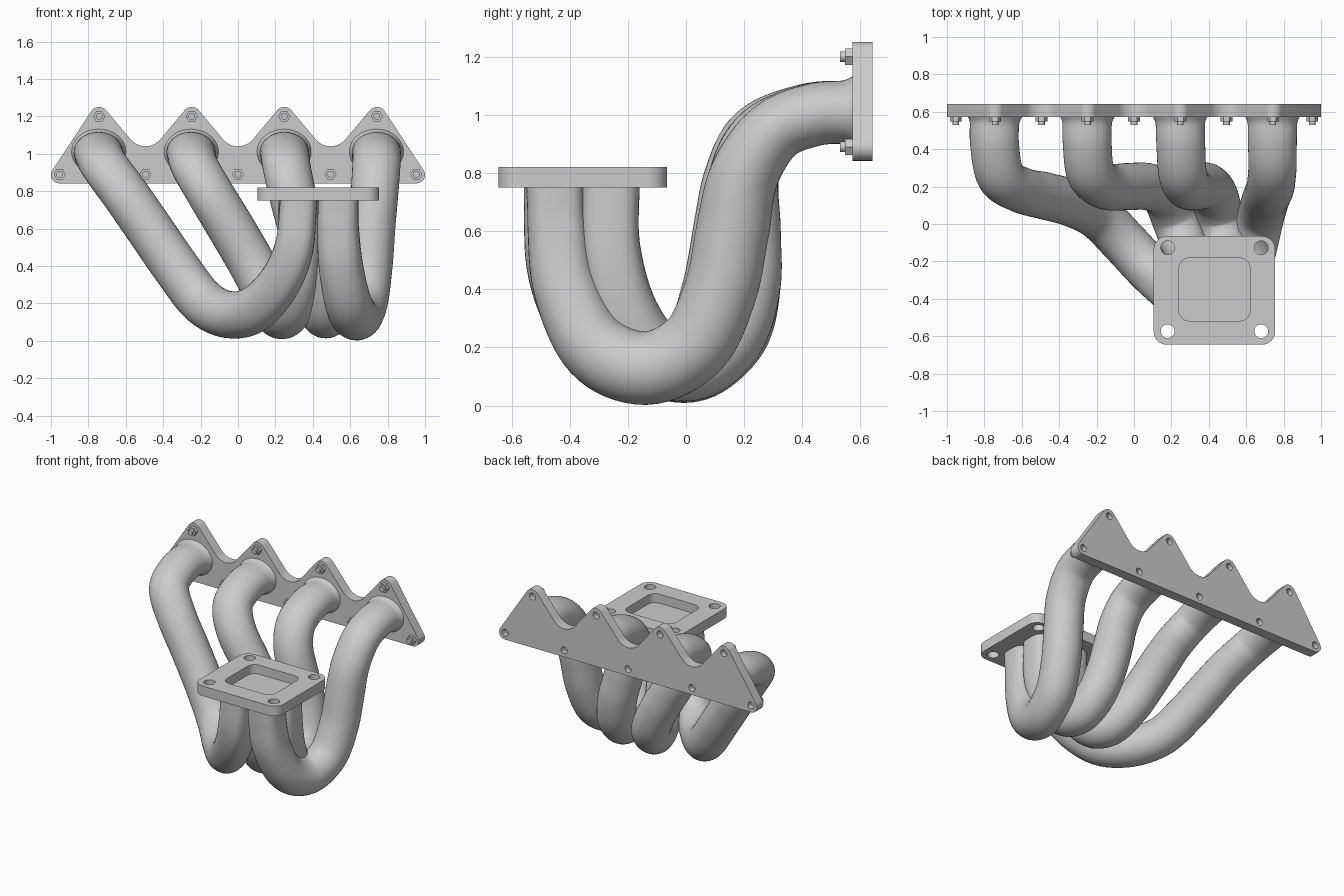
import bpy, bmesh, math
from mathutils import Vector, Matrix

if "Cube" in bpy.data.objects:
    bpy.data.objects.remove(bpy.data.objects["Cube"])

def finish(bm, name):
    bmesh.ops.recalc_face_normals(bm, faces=bm.faces)
    me = bpy.data.meshes.new(name)
    bm.to_mesh(me)
    bm.free()
    ob = bpy.data.objects.new(name, me)
    bpy.context.collection.objects.link(ob)
    return ob

def smooth(ob):
    bpy.ops.object.select_all(action='DESELECT')
    ob.select_set(True)
    bpy.context.view_layer.objects.active = ob
    bpy.ops.object.shade_smooth_by_angle(angle=math.radians(35))

def arc(cx, cy, r, a0, a1, n=10):
    return [(cx + r * math.cos(math.radians(a0 + (a1 - a0) * i / n)),
             cy + r * math.sin(math.radians(a0 + (a1 - a0) * i / n))) for i in range(n + 1)]

def rounded_rect(cx, cy, hx, hy, r):
    pts = []
    for k, (sx, sy) in enumerate(((1, 1), (-1, 1), (-1, -1), (1, -1))):
        pts += arc(cx + sx * (hx - r), cy + sy * (hy - r), r, 90 * k, 90 * k + 90, 8)
    return pts

# Extrude flat outlines; axis 'z' maps (x, y), axis 'y' maps (x, z)
def prism(name, outlines, lo, hi, axis):
    bm = bmesh.new()
    for pts in outlines:
        place = lambda p, h: (p[0], p[1], h) if axis == 'z' else (p[0], h, p[1])
        a = [bm.verts.new(place(p, lo)) for p in pts]
        b = [bm.verts.new(place(p, hi)) for p in pts]
        bm.faces.new(a)
        bm.faces.new(b[::-1])
        for i in range(len(pts)):
            j = (i + 1) % len(pts)
            bm.faces.new((a[i], b[i], b[j], a[j]))
    return finish(bm, name)

def circle(cx, cy, r, n=24):
    return arc(cx, cy, r, 0, 360, n)[:-1]

def cut(ob, cutter):
    cutter.hide_render = True
    mod = ob.modifiers.new("cut", 'BOOLEAN')
    mod.operation = 'DIFFERENCE'
    mod.solver = 'EXACT'
    mod.object = cutter
    bpy.context.view_layer.objects.active = ob
    bpy.ops.object.modifier_apply(modifier="cut")
    bpy.data.objects.remove(cutter)

# Smooth path through points
def spline(pts, sub=8):
    p = [Vector(q) for q in pts]
    p = [2 * p[0] - p[1]] + p + [2 * p[-1] - p[-2]]
    out = []
    for i in range(1, len(p) - 2):
        for k in range(sub):
            t = k / sub
            out.append(0.5 * (2 * p[i] + (p[i + 1] - p[i - 1]) * t
                       + (2 * p[i - 1] - 5 * p[i] + 4 * p[i + 1] - p[i + 2]) * t * t
                       + (3 * p[i] - p[i - 1] - 3 * p[i + 1] + p[i + 2]) * t ** 3))
    out.append(p[-2])
    return out

# Runner: oval at the port, round in the middle, squarish at the collector
def runner(name, pts, n=40):
    path = spline(pts)
    m = len(path)
    tans = [(path[min(i + 1, m - 1)] - path[max(i - 1, 0)]).normalized() for i in range(m)]
    tans[0], tans[-1] = Vector((0, -1, 0)), Vector((0, 0, 1))
    sides = [Vector((1, 0, 0))]
    for i in range(1, m):
        s = tans[i - 1].rotation_difference(tans[i]) @ sides[-1]
        sides.append((s - tans[i] * s.dot(tans[i])).normalized())
    twist = math.atan2(sides[-1].cross(Vector((1, 0, 0))).dot(tans[-1]), sides[-1].x)
    twist = (twist + math.pi / 4) % (math.pi / 2) - math.pi / 4
    bm = bmesh.new()
    rings, dist = [], 0
    for i in range(m):
        f = i / (m - 1)
        if i:
            dist += (path[i] - path[i - 1]).length
        s = Matrix.Rotation(twist * f, 3, tans[i]) @ sides[i]
        u = s.cross(tans[i])
        head = max(0, 1 - f / 0.35)
        tail = min(1, max(0, (f - 0.7) / 0.25))
        flare = 0.018 * max(0, 1 - dist / 0.05) ** 2
        rx = 0.126 + 0.006 * head - 0.018 * tail + flare
        ry = 0.126 - 0.018 * min(1, head * 2) - 0.026 * tail + flare
        e = 1 - 0.4 * tail
        ring = []
        for k in range(n):
            c, d = math.cos(2 * math.pi * k / n), math.sin(2 * math.pi * k / n)
            ring.append(bm.verts.new(path[i] + s * rx * math.copysign(abs(c) ** e, c)
                                     + u * ry * math.copysign(abs(d) ** e, d)))
        rings.append(ring)
    for a, b in zip(rings, rings[1:]):
        for k in range(n):
            bm.faces.new((a[k], a[(k + 1) % n], b[(k + 1) % n], b[k]))
    bm.faces.new(rings[0])
    bm.faces.new(rings[-1][::-1])
    smooth(finish(bm, name))

# Scalloped head flange
ports = [-0.7425, -0.2475, 0.2475, 0.7425]
outline = arc(-0.955, 0.887, 0.045, 270, 146)
for i, x in enumerate(ports):
    outline += arc(x, 1.2, 0.05, 146 if i == 0 else 140, 34 if i == 3 else 40)
    if i < 3:
        outline += arc(x + 0.2475, 1.144, 0.104, 220, 320, 14)
outline += arc(0.955, 0.887, 0.045, 34, -90)
head_flange = prism("head_flange", [outline], 0.572, 0.642, 'y')
bolts = [(x, 1.2) for x in ports] + [(x, 0.89) for x in (-0.953, -0.495, 0, 0.495, 0.953)]
cut(head_flange, prism("bolt_cutter", [circle(x, z, 0.024) for x, z in bolts], 0.605, 0.7, 'y'))
smooth(head_flange)

# Nuts and studs on the front of the head flange
prism("nuts", [circle(x, z, 0.032, 6) for x, z in bolts], 0.547, 0.574, 'y')
smooth(prism("studs", [circle(x, z, 0.018, 16) for x, z in bolts], 0.53, 0.56, 'y'))

# Square outlet flange with recessed opening and corner holes
outlet = prism("outlet_flange", [rounded_rect(0.43, -0.355, 0.325, 0.29, 0.07)], 0.75, 0.82, 'z')
cut(outlet, prism("opening_cutter", [rounded_rect(0.43, -0.35, 0.19, 0.168, 0.055)], 0.757, 0.9, 'z'))
cut(outlet, prism("hole_cutter", [circle(0.43 + sx * 0.25, -0.35 + sy * 0.223, 0.037)
                                  for sx in (-1, 1) for sy in (-1, 1)], 0.7, 0.9, 'z'))
smooth(outlet)

# Four runners, left to right
runner("runner_1", [(-.745, .58, 1.01), (-.745, .42, 1.0), (-.71, .25, .93), (-.6, .18, .78),
                    (-.475, .15, .6), (-.33, .11, .39), (-.19, .04, .21), (-.05, -.1, .14),
                    (.09, -.25, .17), (.22, -.37, .31), (.3, -.44, .5), (.325, -.45, .752)])
runner("runner_2", [(-.25, .58, 1.01), (-.25, .43, 1.0), (-.23, .27, .93), (-.15, .2, .79),
                    (-.035, .2, .6), (.07, .2, .42), (.16, .16, .25), (.22, .03, .14),
                    (.27, -.11, .17), (.31, -.21, .32), (.325, -.26, .53), (.325, -.26, .752)])
runner("runner_3", [(.247, .58, 1.01), (.25, .43, 1.0), (.26, .27, .93), (.29, .2, .79),
                    (.34, .2, .6), (.39, .2, .42), (.43, .15, .25), (.46, .03, .145),
                    (.49, -.11, .17), (.52, -.21, .32), (.535, -.26, .53), (.535, -.26, .752)])
runner("runner_4", [(.74, .58, 1.01), (.74, .44, 1.0), (.74, .3, .94), (.73, .2, .79),
                    (.715, .16, .6), (.7, .12, .4), (.675, .03, .21), (.635, -.14, .128),
                    (.59, -.31, .2), (.55, -.41, .4), (.535, -.44, .6), (.535, -.45, .752)])
